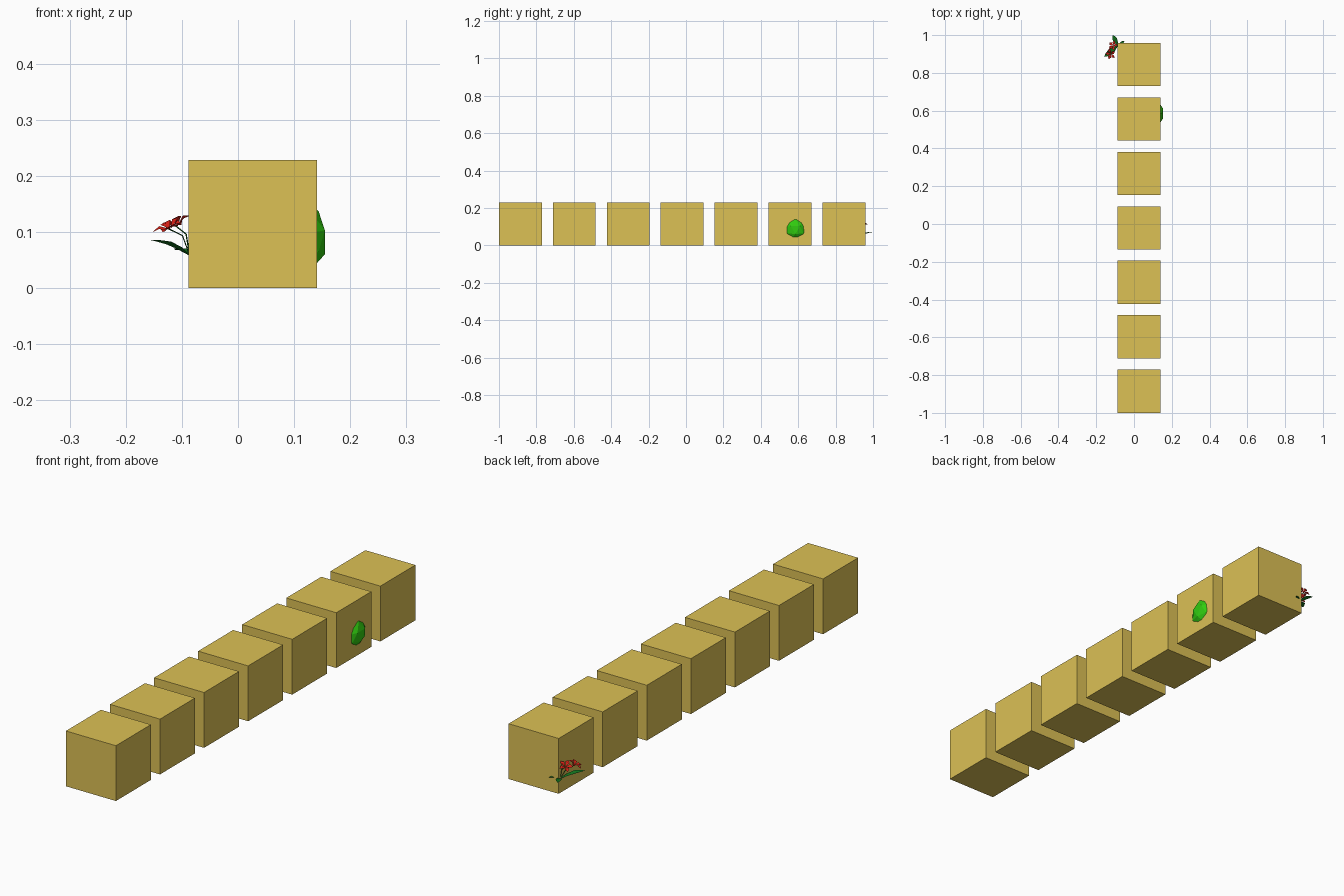
import bpy, bmesh, math
from mathutils import Vector, Matrix

if "Cube" in bpy.data.objects:
    bpy.data.objects.remove(bpy.data.objects["Cube"])


def material(name, rgb):
    m = bpy.data.materials.new(name)
    m.diffuse_color = (*rgb, 1)
    m.use_nodes = True
    m.node_tree.nodes["Principled BSDF"].inputs["Base Color"].default_value = m.diffuse_color
    return m


YELLOW = material("yellow", (0.716, 0.533, 0.091))
LIME = material("bright_green", (0.03, 0.60, 0.005))
GREEN = material("leaf_green", (0.006, 0.16, 0.012))
RED = material("petal_red", (0.68, 0.015, 0.008))


def add_object(name, bm, mat):
    me = bpy.data.meshes.new(name)
    bm.to_mesh(me)
    bm.free()
    me.materials.append(mat)
    ob = bpy.data.objects.new(name, me)
    bpy.context.collection.objects.link(ob)
    return ob


# Row of seven cubes
SIZE, X_MID, STEP = 0.229, 0.0265, 0.2883
for i in range(7):
    bm = bmesh.new()
    bmesh.ops.create_cube(bm, size=SIZE)
    bmesh.ops.translate(bm, verts=bm.verts, vec=(X_MID, -1 + SIZE / 2 + i * STEP, SIZE / 2))
    add_object(f"cube_{i + 1}", bm, YELLOW)

# Faceted bush poking through the sixth cube, one facet turned to the right
bm = bmesh.new()
bmesh.ops.create_icosphere(bm, subdivisions=2, radius=0.08)
bm.normal_update()
facet = max(bm.faces, key=lambda f: (round(f.calc_area(), 6), f.normal.x))
turn = facet.normal.rotation_difference(Vector((1, 0, 0))).to_matrix()
bmesh.ops.rotate(bm, verts=bm.verts, matrix=turn)
bmesh.ops.translate(bm, verts=bm.verts, vec=(0.080, 0.585, 0.089))
add_object("bush", bm, LIME)


def leaf(name, base, tip, width, lift):
    """Folded blade arching from base to tip."""
    base, tip = Vector(base), Vector(tip)
    side = (tip - base).cross(Vector((0, 0, 1))).normalized()
    bm = bmesh.new()
    rows = []
    for t, w in ((0, 0.15), (0.3, 0.75), (0.6, 1), (0.85, 0.55), (1, 0)):
        mid = base.lerp(tip, t) + Vector((0, 0, lift * math.sin(math.pi * t)))
        offset = side * width * w / 2
        up = Vector((0, 0, width * w * 0.15))
        pts = [mid - offset + up, mid, mid + offset + up] if w else [mid]
        rows.append([bm.verts.new(p) for p in pts])
    for a, b in zip(rows, rows[1:]):
        for k in range(2):
            bm.faces.new((a[k], a[k + 1], b[k + 1], b[k]) if len(b) == 3 else (a[k], a[k + 1], b[0]))
    add_object(name, bm, GREEN)


def blossom(name, centre, normal, radius, spin):
    """Five pointed petals around a small dip."""
    frame = Matrix.Translation(centre) @ Vector(normal).to_track_quat('Z', 'Y').to_matrix().to_4x4()
    bm = bmesh.new()
    for k in range(5):
        rot = frame @ Matrix.Rotation(spin + k * math.tau / 5, 4, 'Z')
        outline = [(0, 0, -0.25), (0.55, -0.3, 0.1), (1, 0, 0), (0.55, 0.3, 0.1)]
        v = [bm.verts.new(rot @ (Vector(p) * radius)) for p in outline]
        ridge = bm.verts.new(rot @ (Vector((0.55, 0, 0.02)) * radius))
        for j in range(4):
            bm.faces.new((v[j], v[(j + 1) % 4], ridge))
    add_object(name, bm, RED)


def stem(name, start, end):
    cu = bpy.data.curves.new(name, 'CURVE')
    cu.dimensions = '3D'
    cu.bevel_depth = 0.0012
    cu.bevel_resolution = 0
    sp = cu.splines.new('POLY')
    start, end = Vector(start), Vector(end)
    bend = start.lerp(end, 0.5) + Vector((0.006, 0, 0.012))
    sp.points.add(2)
    for p, co in zip(sp.points, (start, bend, end)):
        p.co = (*co, 1)
    cu.materials.append(GREEN)
    bpy.context.collection.objects.link(bpy.data.objects.new(name, cu))


# Flower at the back left corner of the last cube
ROOT = (-0.086, 0.945, 0.058)
for i, (tip, width, lift) in enumerate([
        ((-0.157, 0.885, 0.086), 0.030, 0.004),
        ((-0.112, 1.0, 0.068), 0.024, 0.004),
        ((-0.050, 0.970, 0.062), 0.014, 0.003),
        ((-0.040, 0.900, 0.080), 0.024, 0.004)]):
    leaf(f"leaf_{i + 1}", ROOT, tip, width, lift)

for i, (centre, normal, radius, spin) in enumerate([
        ((-0.124, 0.900, 0.112), (-0.40, -0.25, 0.85), 0.031, 0.3),
        ((-0.111, 0.945, 0.117), (-0.45, 0.30, 0.85), 0.029, 0.9)]):
    blossom(f"blossom_{i + 1}", Vector(centre), normal, radius, spin)
    stem(f"stem_{i + 1}", ROOT, Vector(centre) - Vector((0, 0, 0.006)))
